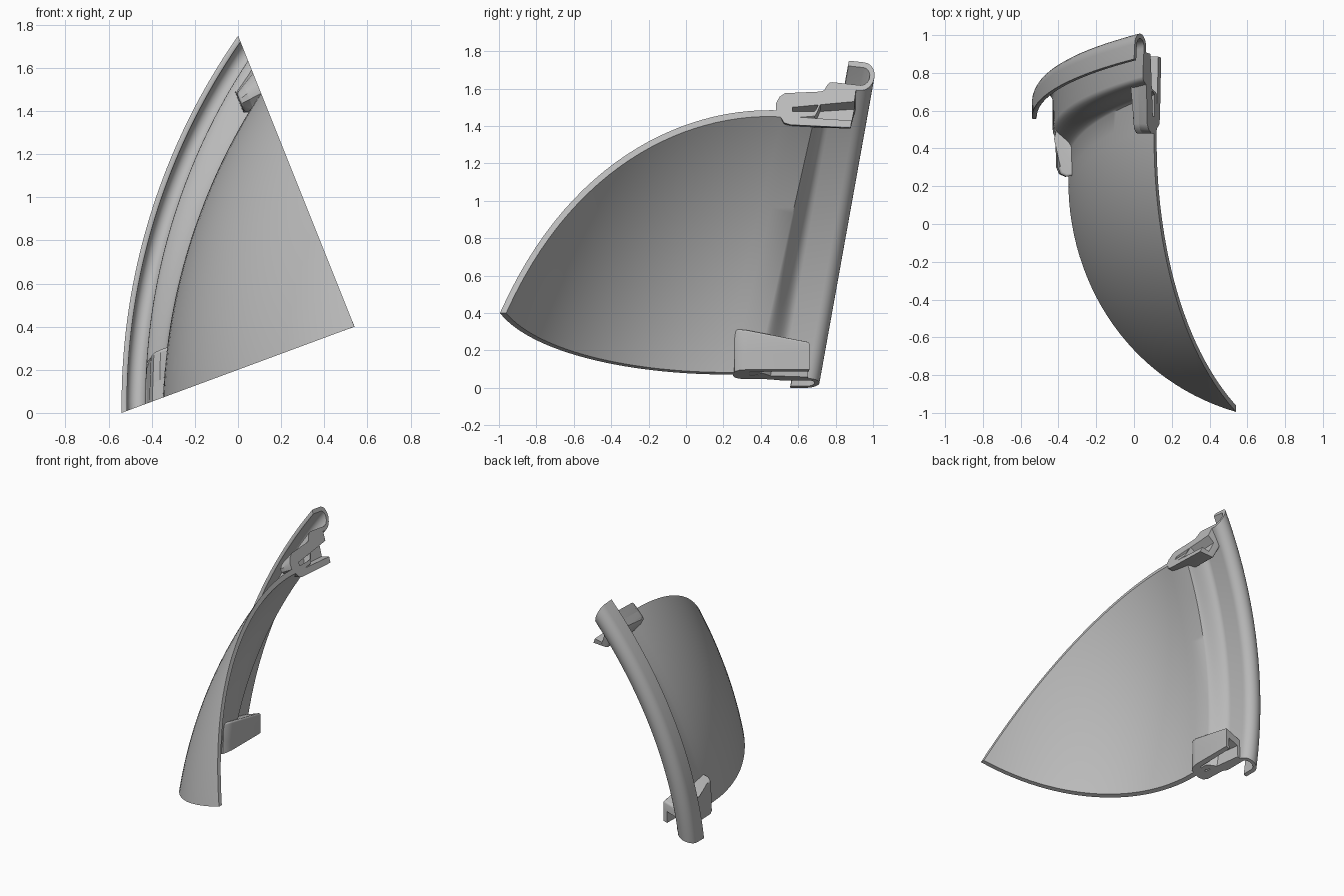
import bpy, bmesh, math
from mathutils import Vector

cube = bpy.data.objects.get("Cube")
if cube:
    bpy.data.objects.remove(cube, do_unlink=True)

grey = bpy.data.materials.new("plain grey")
grey.use_nodes = True
grey.diffuse_color = (0.5, 0.5, 0.5, 1)
grey.node_tree.nodes["Principled BSDF"].inputs["Base Color"].default_value = (0.5, 0.5, 0.5, 1)

# Rim axis is tilted back; two upright cut planes meet at the tip
TILT = math.radians(10.2)
SA, CA = math.sin(TILT), math.cos(TILT)
CX, RIM_V = 2.525, 0.138
TIP_X, TIP_Z = 0.54, 0.40
LOW = Vector((-1.08, -0.40)).normalized()
HIGH = Vector((-0.54, 1.35)).normalized()
LOW_IN = Vector((LOW.y, -LOW.x))
HIGH_IN = Vector((-HIGH.y, HIGH.x))


def finish(bm, name):
    bmesh.ops.recalc_face_normals(bm, faces=bm.faces[:])
    mesh = bpy.data.meshes.new(name)
    bm.to_mesh(mesh)
    bm.free()
    mesh.materials.append(grey)
    obj = bpy.data.objects.new(name, mesh)
    bpy.context.collection.objects.link(obj)
    bpy.ops.object.select_all(action="DESELECT")
    obj.select_set(True)
    bpy.context.view_layer.objects.active = obj
    bpy.ops.object.shade_smooth_by_angle(angle=math.radians(35))


def ease(t):
    t = max(0, min(1, t))
    return t * t * (3 - 2 * t)


def ring_frame(h):
    """Centre height and lean of a ring: the bowl sits lower and leans more than the rim."""
    w = 1 - ease((h - 0.30) / 0.18)
    return RIM_V - 0.14 * w, 0.06 * w


def ring_point(radius, h, a):
    cv, lean = ring_frame(h)
    v = cv + radius * math.sin(a)
    h += lean * (v - 0.2)
    return (CX - radius * math.cos(a), SA * v + CA * h, CA * v - SA * h)


def cut_angle(radius, h, normal):
    """Angle round the axis where a ring meets a cut plane."""
    cv, lean = ring_frame(h)
    rise = CA - SA * lean
    a, b = -normal.x * radius, normal.y * rise * radius
    level = cv * rise - SA * (h - 0.2 * lean)
    d = -(normal.x * (CX - TIP_X) + normal.y * (level - TIP_Z))
    base = math.atan2(b, a)
    swing = math.acos(max(-1, min(1, d / math.hypot(a, b))))
    options = [math.remainder(base + s * swing, math.tau) for s in (-1, 1)]
    return min(options, key=lambda t: abs(t - 0.3))


def arc(cr, ch, rad, a0, a1, steps):
    return [(cr + rad * math.cos(a0 + (a1 - a0) * i / steps),
             ch + rad * math.sin(a0 + (a1 - a0) * i / steps)) for i in range(steps + 1)]


def flare(r0, r1, h0, h1, steps=10):
    return [(r0 + (r1 - r0) * ease(i / steps), h0 + (h1 - h0) * i / steps)
            for i in range(steps + 1)]


# Cross-section of panel, step and hooked rim, as one closed loop
BOW_R, BOW_H, BOW = 1.503, 0.229, 1.372
WALL = 0.03


def bowl_arc(rad):
    return arc(BOW_R, BOW_H, rad, -math.acos((1.997 - BOW_R) / rad), 0, 28)


section = bowl_arc(BOW)
section += flare(2.875, 2.955, 0.34, 0.48)
section += arc(2.9975, 0.63, 0.0425, math.pi, 0, 10)
section += [(3.04, 0.55), (3.045, 0.547), (3.06, 0.547), (3.065, 0.55)]
section += arc(2.9975, 0.63, 0.0675, 0, math.pi, 14)
section += flare(2.845, 2.93, 0.36, 0.50)[::-1]
section += bowl_arc(BOW - WALL)[::-1]

# Panel: sweep the section round the axis between the cut planes
STEPS = 40
bm = bmesh.new()
rows = []
for radius, h in section:
    a0, a1 = (cut_angle(radius, h, n) for n in (LOW_IN, HIGH_IN))
    if a0 > a1:
        a0 = a1 = (a0 + a1) / 2
    rows.append([bm.verts.new(ring_point(radius, h, a0 + (a1 - a0) * i / STEPS))
                 for i in range(STEPS + 1)])
for row, nxt in zip(rows, rows[1:] + rows[:1]):
    for i in range(STEPS):
        bm.faces.new((row[i], row[i + 1], nxt[i + 1], nxt[i]))
for end in (0, STEPS):
    bm.faces.new([row[end] for row in rows])
bmesh.ops.remove_doubles(bm, verts=bm.verts[:], dist=0.0004)
finish(bm, "bowl_panel")


# Clips: a slotted fork flush with the cut plane, closed by a rounded back
def make_clip(name, along, inward, outline, slot, depth, thick, slope, lean_in, lean_out):
    y0 = min(y for y, r in outline)
    r0 = min(r for y, r in outline)
    r1 = max(r for y, r in outline)
    bm = bmesh.new()

    def place(y, r, n):
        lean = lean_in + (lean_out - lean_in) * (r - r0) / (r1 - r0)
        p = along * (r + lean * n) + inward * n
        return (TIP_X + p.x, y, TIP_Z + p.y)

    def prism(pts, near, far, taper):
        loops = [[bm.verts.new(place(y, r, n + k * (y - y0))) for y, r in pts]
                 for n, k in ((near, 0), (far, taper))]
        bm.faces.new(loops[0])
        top = bm.faces.new(loops[1])
        for i in range(len(pts)):
            j = (i + 1) % len(pts)
            bm.faces.new((loops[0][i], loops[0][j], loops[1][j], loops[1][i]))
        return top

    prism(outline + slot, 0.0, depth, 0)
    back = prism(outline, depth, thick, slope)
    bmesh.ops.bevel(bm, geom=list(back.edges), offset=0.015, segments=4,
                    profile=0.5, affect="EDGES")
    finish(bm, name)


make_clip("upper_clip", HIGH, HIGH_IN,
          [(0.88, 1.067), (0.56, 1.084), (0.525, 1.095), (0.505, 1.13), (0.48, 1.165),
           (0.48, 1.205), (0.50, 1.245), (0.53, 1.266), (0.72, 1.275), (0.77, 1.297),
           (0.91, 1.297)],
          [(0.90, 1.218), (0.57, 1.185), (0.57, 1.13), (0.886, 1.108)],
          0.06, 0.105, 0.02, 0.35, -0.7)
make_clip("lower_clip", LOW, LOW_IN,
          [(0.66, 0.87), (0.33, 0.87), (0.285, 0.88), (0.26, 0.90), (0.25, 0.965),
           (0.265, 1.0), (0.30, 1.015), (0.45, 1.02), (0.50, 1.035), (0.65, 1.035)],
          [(0.653, 0.985), (0.34, 0.955), (0.34, 0.905), (0.657, 0.90)],
          0.08, 0.215, -0.18, -0.37, -0.42)
